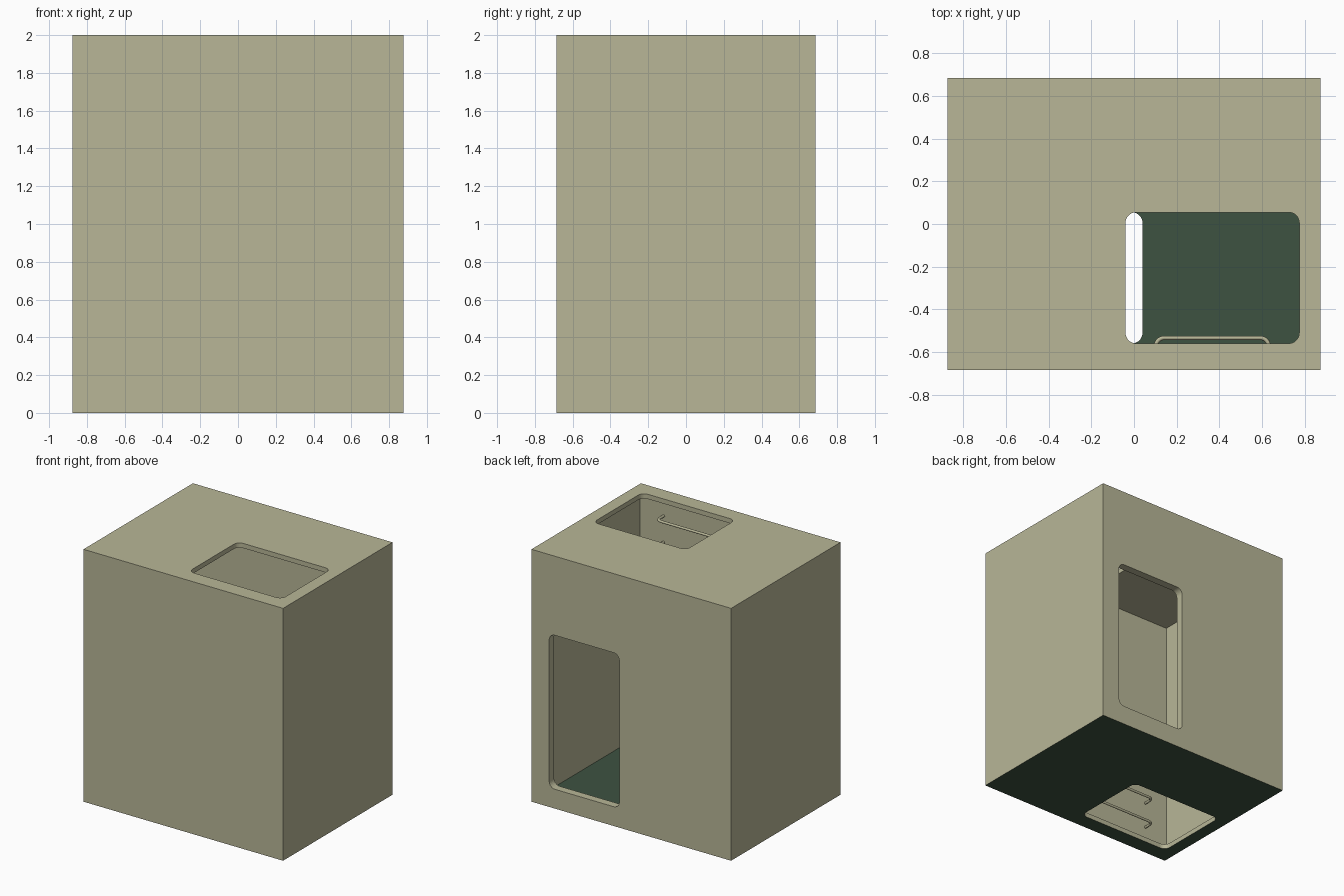
import bpy, bmesh
from math import sin, cos, pi
from mathutils import Vector

if "Cube" in bpy.data.objects:
    bpy.data.objects.remove(bpy.data.objects["Cube"])

W, D, H = 1.75, 1.37, 2.0            # outer size
TX, TY, TZ = 0.0375, 0.0625, 0.0375  # wall, front/back and slab thickness


def material(name, color):
    m = bpy.data.materials.new(name)
    m.diffuse_color = color
    m.use_nodes = True
    m.node_tree.nodes["Principled BSDF"].inputs["Base Color"].default_value = m.diffuse_color
    return m


def add_object(name, data):
    ob = bpy.data.objects.new(name, data)
    bpy.context.collection.objects.link(ob)
    return ob


def box(name, lo, hi):
    bm = bmesh.new()
    bmesh.ops.create_cube(bm, size=1)
    lo, hi = Vector(lo), Vector(hi)
    for v in bm.verts:
        v.co = (lo + hi) / 2 + v.co * (hi - lo)
    me = bpy.data.meshes.new(name)
    bm.to_mesh(me)
    bm.free()
    return add_object(name, me)


def rounded_cutter(name, u0, u1, v0, v1, to_3d, depth, r=0.05, seg=8):
    """Rounded rectangle in (u, v), mapped to 3D and extruded along depth."""
    bm = bmesh.new()
    corners = [(u1 - r, v1 - r), (u0 + r, v1 - r), (u0 + r, v0 + r), (u1 - r, v0 + r)]
    pts = []
    for k, (cu, cv) in enumerate(corners):
        for i in range(seg + 1):
            a = (k + i / seg) * pi / 2
            pts.append(to_3d(cu + r * cos(a), cv + r * sin(a)))
    face = bm.faces.new([bm.verts.new(p) for p in pts])
    ext = bmesh.ops.extrude_face_region(bm, geom=[face])
    bmesh.ops.translate(bm, vec=depth,
                        verts=[g for g in ext["geom"] if isinstance(g, bmesh.types.BMVert)])
    bmesh.ops.recalc_face_normals(bm, faces=bm.faces)
    me = bpy.data.meshes.new(name)
    bm.to_mesh(me)
    bm.free()
    return add_object(name, me)


wall_mat = material("wall_beige", (0.48, 0.47, 0.31, 1))
floor_mat = material("floor_green", (0.047, 0.085, 0.053, 1))

# Hollow room with top hatch, bottom hatch and rear doorway
room = box("room_shell", (-W / 2, -D / 2, 0), (W / 2, D / 2, H))
cutters = [
    box("cavity_cutter", (-W / 2 + TX, -D / 2 + TY, TZ), (W / 2 - TX, D / 2 - TY, H - TZ)),
    rounded_cutter("top_hatch_cutter", -0.04, 0.775, -0.56, 0.055,
                   lambda u, v: (u, v, H - 0.2), (0, 0, 0.4)),
    rounded_cutter("bottom_hatch_cutter", -0.775, 0.04, -0.56, 0.055,
                   lambda u, v: (u, v, -0.2), (0, 0, 0.4)),
    rounded_cutter("door_cutter", 0.105, 0.72, 0.153, 1.373,
                   lambda u, v: (u, D / 2 - 0.2, v), (0, 0.4, 0)),
]
for c in cutters:
    c.hide_render = True
    mod = room.modifiers.new(c.name, 'BOOLEAN')
    mod.operation, mod.solver, mod.object = 'DIFFERENCE', 'EXACT', c

# Bake the cuts, then colour the floor slab
deps = bpy.context.evaluated_depsgraph_get()
baked = bpy.data.meshes.new_from_object(room.evaluated_get(deps))
room.modifiers.clear()
room.data = baked
for c in cutters:
    bpy.data.objects.remove(c)
baked.materials.clear()
baked.materials.append(wall_mat)
baked.materials.append(floor_mat)
for p in baked.polygons:
    p.material_index = int(abs(p.normal.z) > 0.9 and p.center.z < 0.1)

# Ladder rung: a bent bar with both ends in the front wall
half, out, r = 0.265, 0.0885, 0.04
side = [(half, -0.01)] + [(half - r + r * cos(i * pi / 16), out - r + r * sin(i * pi / 16))
                          for i in range(9)]
path = side + [(-x, y) for x, y in reversed(side)]
rung = bpy.data.curves.new("rung", 'CURVE')
rung.dimensions = '3D'
rung.bevel_depth = 0.01
rung.bevel_resolution = 3
rung.use_fill_caps = True
spline = rung.splines.new('POLY')
spline.points.add(len(path) - 1)
for pt, (x, y) in zip(spline.points, path):
    pt.co = (x, y, 0, 1)
rung.materials.append(wall_mat)

# Full ladder under the top hatch, short ladder over the bottom hatch
for name, x, count in (("upper_ladder_rung", 0.367, 9), ("lower_ladder_rung", -0.367, 5)):
    for i in range(count):
        ob = add_object(f"{name}_{i + 1}", rung)
        ob.location = (x, -D / 2 + TY, 0.17 + i * 0.2075)
